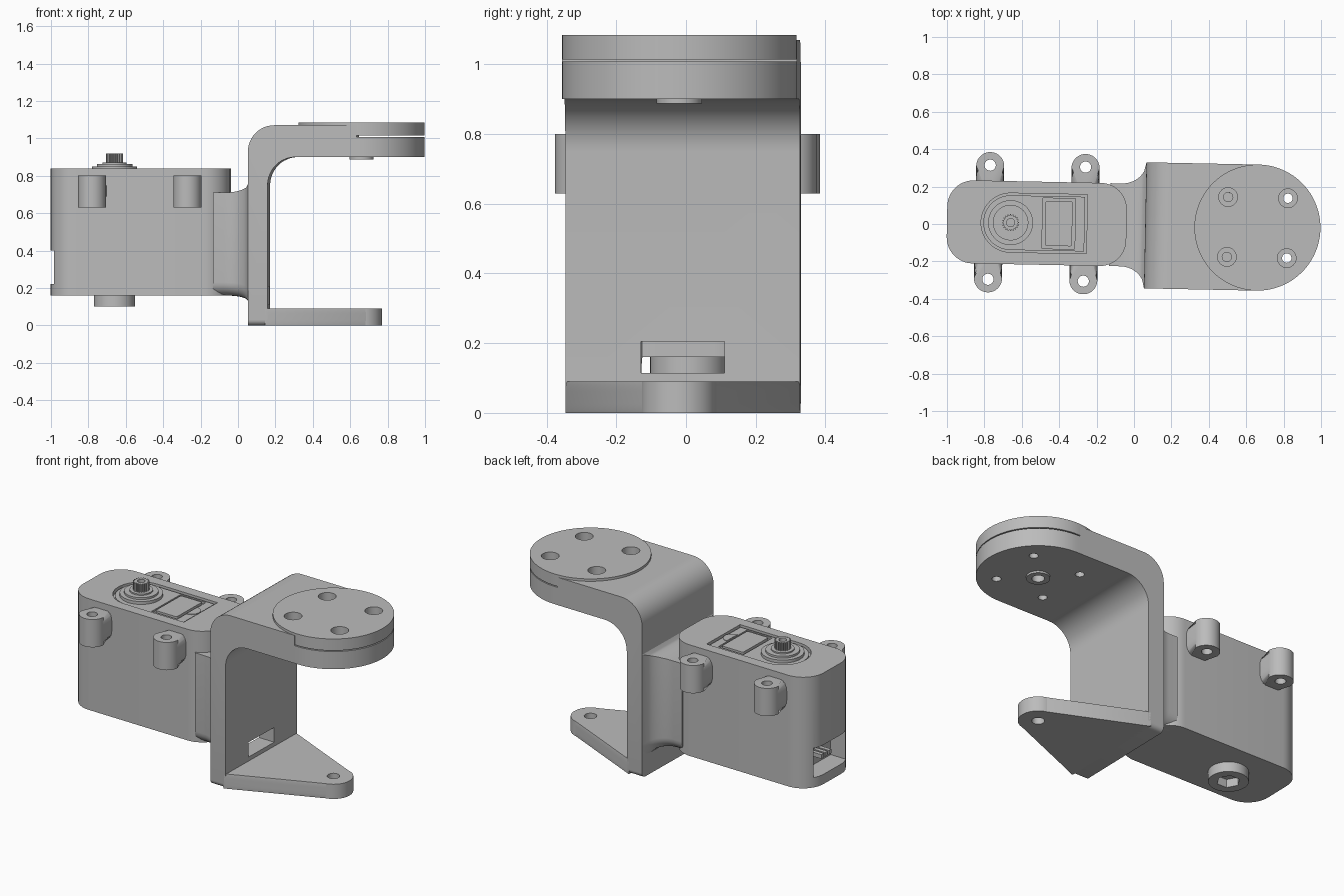
import bpy, bmesh
from math import sin, cos, pi, radians, sqrt
from mathutils import Matrix

if "Cube" in bpy.data.objects:
    bpy.data.objects.remove(bpy.data.objects["Cube"])

grey = bpy.data.materials.new("plain grey")
grey.use_nodes = True
grey.diffuse_color = (0.5, 0.5, 0.5, 1)
grey.node_tree.nodes["Principled BSDF"].inputs["Base Color"].default_value = (0.5, 0.5, 0.5, 1)
parts = []


def finish(name, bm):
    bmesh.ops.recalc_face_normals(bm, faces=bm.faces)
    me = bpy.data.meshes.new(name)
    bm.to_mesh(me)
    bm.free()
    me.materials.append(grey)
    ob = bpy.data.objects.new(name, me)
    bpy.context.collection.objects.link(ob)
    parts.append(ob)
    return ob


def arc(cx, cy, r, a0, a1, n=12):
    angles = [radians(a0 + (a1 - a0) * i / n) for i in range(n + 1)]
    return [(cx + r * cos(a), cy + r * sin(a)) for a in angles]


def prism(name, pts, lo, hi, axis="z", bevel=0, rule=lambda e: True):
    """Extrude an outline along z (or y), rounding the cap edges that pass the rule."""
    bm = bmesh.new()
    place = (lambda p, h: (p[0], p[1], h)) if axis == "z" else (lambda p, h: (p[0], h, p[1]))
    rings = [[bm.verts.new(place(p, h)) for p in pts] for h in (lo, hi)]
    caps = [bm.faces.new(r) for r in rings]
    n = len(pts)
    for i in range(n):
        j = (i + 1) % n
        bm.faces.new((rings[0][i], rings[0][j], rings[1][j], rings[1][i]))
    if bevel:
        edges = [e for f in caps for e in f.edges if rule(e)]
        bmesh.ops.bevel(bm, geom=edges, offset=bevel, segments=6, profile=0.5, affect="EDGES")
    return finish(name, bm)


def cyl(name, x, y, lo, hi, r, n=48):
    return prism(name, arc(x, y, r, 0, 360 - 360 / n, n - 1), lo, hi)


def box(name, x0, x1, y0, y1, lo, hi):
    return prism(name, [(x0, y0), (x1, y0), (x1, y1), (x0, y1)], lo, hi)


def rounded(x0, x1, y0, y1, r):
    return (arc(x1 - r, y1 - r, r, 0, 90) + arc(x0 + r, y1 - r, r, 90, 180)
            + arc(x0 + r, y0 + r, r, 180, 270) + arc(x1 - r, y0 + r, r, 270, 360))


def combine(ob, tools, operation="DIFFERENCE"):
    """Apply booleans and throw the tool objects away."""
    bpy.context.view_layer.objects.active = ob
    for t in tools:
        m = ob.modifiers.new("boolean", "BOOLEAN")
        m.operation, m.object, m.solver = operation, t, "EXACT"
        bpy.ops.object.modifier_apply(modifier=m.name)
        parts.remove(t)
        bpy.data.objects.remove(t)


HALF = 0.337   # half width of the bracket
HUB = 0.66     # axis of the disc and the lower pivot

# C-shaped bracket with a rounded upper end
profile = ([(0.06, 0)] + arc(0.2, 0.93, 0.14, 180, 90) + [(0.64, 1.07), (0.64, 0.9)]
           + arc(0.315, 0.75, 0.15, 90, 180) + [(0.165, 0)])
bracket = prism("bracket", profile, -HALF, HALF, "y", 0.03,
                lambda e: all(v.co.z < 0.001 for v in e.verts))
arm_end = prism("upper_arm_end", [(0.6, -HALF)] + arc(HUB, 0, HALF, -90, 90, 48) + [(0.6, HALF)],
                0.9, 1.008)
combine(bracket, [arm_end], "UNION")
disc = cyl("mounting_disc", HUB, 0, 1.014, 1.085, 0.337, 96)
ring = cyl("arm_hub_ring", HUB, 0, 0.888, 0.92, 0.065)
combine(ring, [cyl("cutter", HUB, 0, 0.85, 0.95, 0.035, 32)])
holes = [cyl("cutter", HUB, 0, 0.85, 0.97, 0.035, 32)]
disc_holes = []
for sx in (-1, 1):
    for sy in (-1, 1):
        x, y = HUB + sx * 0.16, sy * 0.16
        holes += [cyl("cutter", x, y, 0.8, 1.2, 0.025, 24), cyl("cutter", x, y, 1.0, 1.2, 0.05, 32)]
        disc_holes.append(cyl("cutter", x, y, 0.98, 1.2, 0.05, 32))
combine(bracket, holes + [box("cutter", 0, 0.3, -0.12, 0.12, 0.115, 0.205)])
combine(disc, disc_holes)

# tapered lower arm with a pivot eye
lower_arm = prism("lower_arm", [(0.15, -HALF), (0.165, -HALF)] + arc(HUB, 0, 0.108, -66, 66)
                  + [(0.165, HALF), (0.15, HALF)], 0, 0.09, bevel=0.028,
                  rule=lambda e: e.calc_length() > 0.3 and
                  abs(e.verts[0].co.x - e.verts[1].co.x) > 0.1)
eye = cyl("pivot_eye", HUB, 0, 0, 0.09, 0.11)
for ob in (lower_arm, eye):
    combine(ob, [cyl("cutter", HUB, 0, -0.1, 0.2, 0.035, 32)])

# servo housing with top recess and cable opening
body = prism("servo_housing", rounded(-1, -0.04, -0.222, 0.222, 0.14), 0.16, 0.84, bevel=0.08)


def tray(name, grow, lo, hi):
    pts = arc(HUB * -1, 0, 0.15 + grow, 90, 270, 24)
    return prism(name, pts + [(-0.26 + grow, -0.15 - grow), (-0.26 + grow, 0.15 + grow)], lo, hi)


combine(body, [tray("cutter", 0.008, 0.815, 0.9),
               box("cutter", -1.1, -0.88, -0.15, 0.15, 0.22, 0.4)])
for i in (-1, 0, 1):
    box("cable_pin", -0.96, -0.86, i * 0.035 - 0.012, i * 0.035 + 0.012, 0.29, 0.315)

# gear cover, window frame and splined output shaft
cover = tray("gear_cover", -0.004, 0.8, 0.832)
combine(cover, [box("cutter", -0.49, -0.315, -0.135, 0.135, 0.82, 0.9)])
prism("cover_panel", rounded(-0.475, -0.33, -0.12, 0.12, 0.01), 0.81, 0.836)
prism("cover_bump", arc(-0.312, 0, 0.05, -90, 90), 0.82, 0.836)
cyl("shaft_base", -HUB, 0, 0.82, 0.85, 0.12)
cyl("shaft_flange", -HUB, 0, 0.84, 0.862, 0.095)
cyl("shaft_collar", -HUB, 0, 0.85, 0.87, 0.065)
teeth = []
for i in range(80):
    r = 0.046 if i % 4 < 2 else 0.038
    teeth.append((-HUB + r * cos(i * pi / 40), r * sin(i * pi / 40)))
shaft = prism("output_shaft", teeth, 0.85, 0.92)
combine(shaft, [cyl("cutter", -HUB, 0, 0.88, 1, 0.022, 24)])

# lower boss with a hexagonal socket
boss = cyl("lower_boss", -HUB, 0, 0.1, 0.2, 0.11)
combine(boss, [cyl("cutter", -HUB, 0, 0.05, 0.15, 0.065, 6)])

# four mounting ears
for x in (-0.775, -0.265):
    for s in (-1, 1):
        outline = arc(x, s * 0.3, 0.075, 0, s * 180, 20) + [(x - 0.075, s * 0.1), (x + 0.075, s * 0.1)]
        ear = prism("mounting_ear", outline, 0.63, 0.8, bevel=0.06)
        combine(ear, [cyl("cutter", x, s * 0.305, 0.5, 1, 0.03, 24)])

# flared neck joining the housing to the bracket
bm = bmesh.new()
loops = []
for x, t in [(-0.13, 0)] + [(-0.07 + 0.13 * i / 12, i / 12) for i in range(13)]:
    flare = 1 - sqrt(max(0, 1 - t * t))
    w, top, low = 0.2215 + 0.115 * flare, 0.71 + 0.045 * flare, 0.16 - 0.03 * flare
    section = (arc(w - 0.07, low + 0.07, 0.07, -90, 0, 6) + [(w, top), (-w, top)]
               + arc(-w + 0.07, low + 0.07, 0.07, 180, 270, 6))
    loops.append([bm.verts.new((x, y, z)) for y, z in section])
for a, b in zip(loops, loops[1:]):
    for i in range(len(a)):
        j = (i + 1) % len(a)
        bm.faces.new((a[i], a[j], b[j], b[i]))
bm.faces.new(loops[0])
bm.faces.new(loops[-1])
neck = finish("flared_neck", bm)
combine(neck, [box("cutter", -0.2, 0.3, -0.12, 0.12, 0.115, 0.205)])

# slight turn of the whole assembly, then smooth shading with sharp edges
turn = Matrix.Translation((0, -0.006, 0)) @ Matrix.Rotation(-0.02, 4, "Z")
for ob in parts:
    ob.data.transform(turn)
    ob.data.shade_smooth()
    ob.data.set_sharp_from_angle(angle=radians(32))
